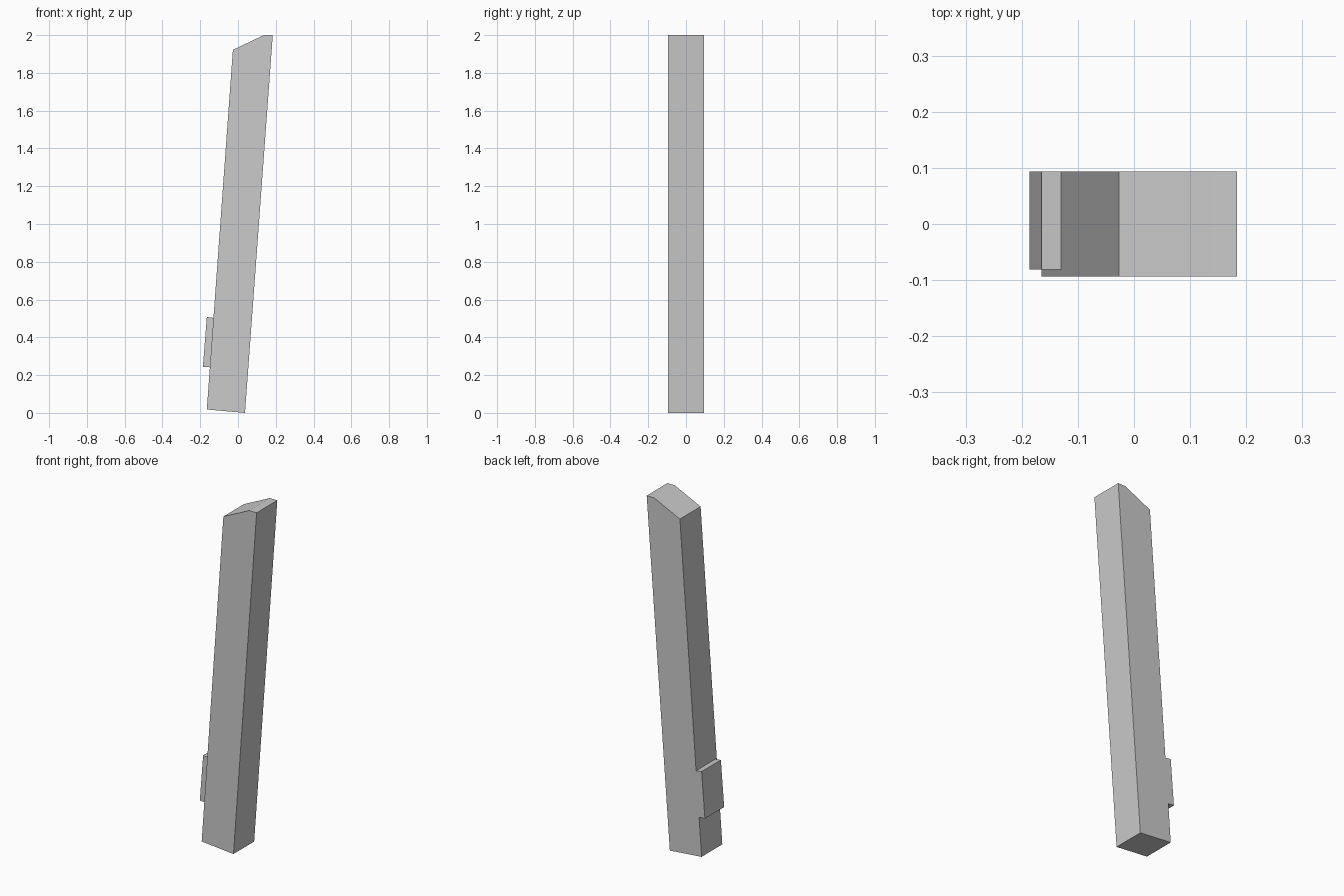
import bpy
import bmesh

if "Cube" in bpy.data.objects:
    bpy.data.objects.remove(bpy.data.objects["Cube"])


def prism(name, profile, y0, y1):
    """Extrude an xz outline along y into a flat-faced solid."""
    bm = bmesh.new()
    face = bm.faces.new([bm.verts.new((x, y0, z)) for x, z in profile])
    ext = bmesh.ops.extrude_face_region(bm, geom=[face])
    moved = [v for v in ext["geom"] if isinstance(v, bmesh.types.BMVert)]
    bmesh.ops.translate(bm, verts=moved, vec=(0, y1 - y0, 0))
    bmesh.ops.recalc_face_normals(bm, faces=bm.faces)
    mesh = bpy.data.meshes.new(name)
    bm.to_mesh(mesh)
    bm.free()
    obj = bpy.data.objects.new(name, mesh)
    bpy.context.collection.objects.link(obj)
    return obj


# Leaning post with a bevelled top
prism("leaning_post",
      [(-0.165, 0.018), (0.037, 0.0), (0.184, 2.0), (0.137, 2.0), (-0.027, 1.922)],
      -0.094, 0.094)

# Small block fixed low on the left side, flush with the back
prism("side_block",
      [(-0.186, 0.243), (-0.140, 0.241), (-0.122, 0.502), (-0.165, 0.508)],
      -0.081, 0.094)
